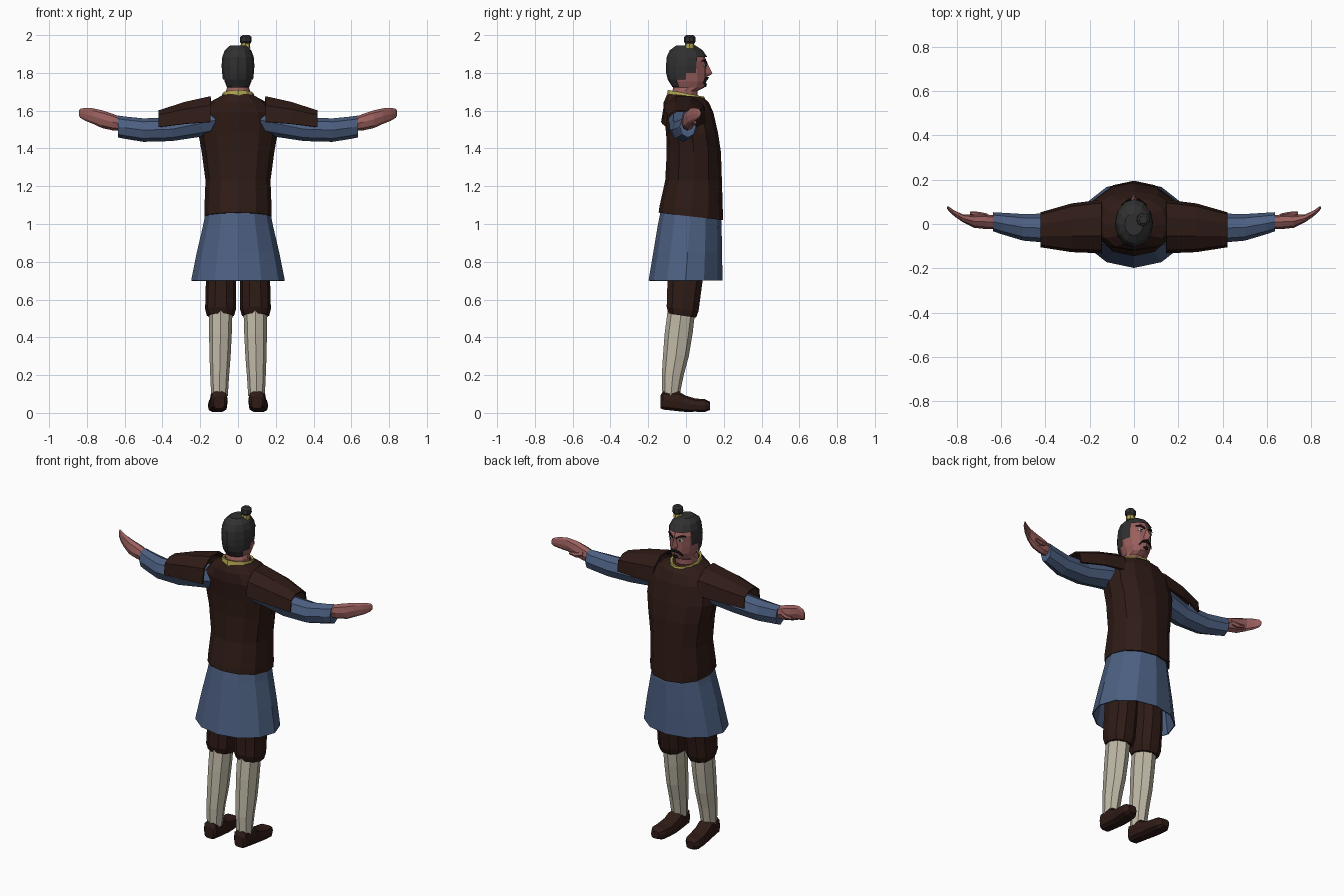
import bpy, bmesh, math
from mathutils import Vector


def mat(name, rgb):
    m = bpy.data.materials.new(name)
    m.diffuse_color = (*rgb, 1)
    return m


BROWN = mat("brown", (0.028, 0.011, 0.008))
BLUE = mat("blue", (0.072, 0.115, 0.22))
SKIN = mat("skin", (0.32, 0.115, 0.11))
HAIR = mat("dark_hair", (0.03, 0.03, 0.03))
SOCK = mat("cream", (0.52, 0.48, 0.38))
GOLD = mat("gold", (0.42, 0.36, 0.08))
WHITE = mat("white", (0.75, 0.75, 0.72))
BLACK = mat("black", (0.01, 0.01, 0.01))


def ring(axis, pos, c1, c2, r1, r2, n, tilt=0.0, e=1.0):
    """Closed section across an axis; tilt lifts the far (second-axis) side."""
    pts = []
    for i in range(n):
        a = 2 * math.pi * i / n
        c, s = math.cos(a), math.sin(a)
        u = c1 + r1 * math.copysign(abs(c) ** e, c)
        v = c2 + r2 * math.copysign(abs(s) ** e, s)
        w = pos + tilt * s
        pts.append(Vector({"x": (w, u, v), "y": (u, w, v), "z": (u, v, w)}[axis]))
    return pts


def loft(name, rings, material, caps=True, closed=True, mirror=False, thick=0, cut=None):
    bm = bmesh.new()
    rows = [[bm.verts.new(p) for p in r] for r in rings]
    n = len(rows[0])
    for a, b in zip(rows, rows[1:]):
        for i in range(n if closed else n - 1):
            j = (i + 1) % n
            bm.faces.new((a[i], a[j], b[j], b[i]))
    if caps:
        bm.faces.new(rows[0])
        bm.faces.new(rows[-1])
    if cut:
        doomed = [f for f in bm.faces if cut(f.calc_center_median())]
        bmesh.ops.delete(bm, geom=doomed, context="FACES")
    bmesh.ops.recalc_face_normals(bm, faces=bm.faces[:])
    me = bpy.data.meshes.new(name)
    bm.to_mesh(me)
    bm.free()
    me.materials.append(material)
    ob = bpy.data.objects.new(name, me)
    bpy.context.collection.objects.link(ob)
    if thick:
        s = ob.modifiers.new("Thickness", "SOLIDIFY")
        s.thickness = thick
        s.offset = 0
    if mirror:
        ob.modifiers.new("Mirror", "MIRROR")
    return ob


def upright(name, rows, n, material, e=1.0, **kw):
    """Rows of (z, centre x, half width, back y, front y, tilt)."""
    return loft(name, [ring("z", z, cx, (b + f) / 2, rx, (f - b) / 2, n, t, e)
                       for z, cx, rx, b, f, t in rows], material, **kw)


def along(name, axis, rows, n, material, e=1.0, **kw):
    return loft(name, [ring(axis, *r, n, 0, e) for r in rows], material, **kw)


# Jacket, skirt and collar
upright("jacket", [
    (1.04, 0, .178, -.145, .195, -.02), (1.08, 0, .178, -.14, .195, -.015),
    (1.23, 0, .172, -.11, .19, 0), (1.38, 0, .192, -.102, .185, 0),
    (1.48, 0, .21, -.105, .17, 0), (1.59, 0, .20, -.12, .145, 0),
    (1.645, 0, .15, -.118, .12, 0), (1.68, 0, .085, -.098, .09, -.01)],
    12, BROWN, e=.9)
upright("skirt", [(1.10, 0, .162, -.125, .178, 0), (1.0, 0, .18, -.145, .185, 0),
                  (.85, 0, .215, -.17, .188, 0), (.70, 0, .245, -.195, .19, 0)],
        12, BLUE, caps=False, thick=.006)
upright("collar", [(1.655, 0, .088, -.098, .10, -.018), (1.69, 0, .076, -.09, .092, -.018)],
        12, GOLD, caps=False, thick=.012)

# Breeches, stockings and shoes
upright("breeches", [(.95, .085, .078, -.09, .10, 0), (.70, .09, .08, -.102, .092, 0),
                     (.55, .092, .082, -.106, .07, -.012), (.515, .093, .072, -.095, .056, -.012)],
        10, BROWN, e=.85, mirror=True)
upright("stocking", [(.55, .092, .063, -.096, .05, 0), (.42, .093, .06, -.113, .035, 0),
                     (.30, .095, .056, -.122, .015, 0), (.20, .097, .05, -.128, -.012, 0),
                     (.09, .098, .044, -.125, -.035, 0)], 8, SOCK, mirror=True)
along("shoe", "y", [
    (-.135, .10, .058, .03, .035), (-.122, .10, .066, .042, .05),
    (-.04, .102, .062, .048, .055), (-.005, .104, .049, .047, .045),
    (.05, .109, .041, .05, .036), (.10, .114, .039, .046, .035),
    (.128, .117, .037, .026, .022)], 10, BROWN, e=.65, mirror=True)

# Sleeves, hands and shoulder guards
along("sleeve", "x", [
    (.12, -.01, 1.55, .085, .075), (.21, -.01, 1.53, .078, .07),
    (.35, -.02, 1.502, .068, .063), (.50, -.015, 1.497, .06, .062),
    (.60, .003, 1.51, .048, .059), (.635, .01, 1.516, .043, .058)],
    8, BLUE, mirror=True)
along("hand", "x", [
    (.62, .008, 1.53, .03, .036), (.665, .01, 1.54, .033, .044),
    (.72, .012, 1.555, .029, .047), (.77, .025, 1.572, .018, .041),
    (.81, .048, 1.581, .013, .034), (.835, .068, 1.586, .01, .024),
    (.842, .074, 1.587, .005, .014)], 8, SKIN, mirror=True)
along("thumb", "x", [(.66, .033, 1.545, .014, .016), (.70, .042, 1.535, .013, .015),
                     (.74, .05, 1.538, .007, .008)], 6, SKIN, mirror=True)
guard = []
for x, back, front, low, mid, top in [(.145, -.127, .105, 1.54, 1.625, 1.672),
                                      (.28, -.122, .088, 1.53, 1.605, 1.642),
                                      (.42, -.10, .048, 1.513, 1.575, 1.597)]:
    c, h = (back + front) / 2, (front - back) / 2
    guard.append([Vector((x, c + h * k, z)) for k, z in
                  [(-1, low), (-.88, mid), (-.35, top), (.35, top), (.88, mid), (1, low)]])
loft("shoulder_guard", guard, BROWN, caps=False, closed=False, thick=.01, mirror=True)

# Head and neck
upright("head", [
    (1.64, 0, .066, -.075, .06, 0), (1.705, 0, .064, -.072, .062, 0),
    (1.722, 0, .058, -.068, .098, 0), (1.755, 0, .071, -.08, .108, 0),
    (1.80, 0, .078, -.09, .108, 0), (1.86, 0, .079, -.095, .11, 0),
    (1.91, 0, .063, -.08, .088, 0), (1.93, 0, .035, -.045, .05, 0)], 12, SKIN)
loft("nose", [[Vector(p) for p in sec] for sec in (
    [(-.01, .10, 1.85), (0, .114, 1.85), (.01, .10, 1.85)],
    [(-.018, .10, 1.80), (0, .14, 1.798), (.018, .10, 1.80)],
    [(-.015, .10, 1.785), (0, .122, 1.782), (.015, .10, 1.785)])], SKIN)


# Hair cap with the face opening cut away, then topknot
def face_gap(c):
    return (c.y > .05 and c.z < 1.885) or (c.y > .0 and c.z < 1.79) or (c.y > -.04 and c.z < 1.75)


upright("hair", [
    (1.945, 0, .042, -.052, .05, 0), (1.92, 0, .07, -.086, .088, 0),
    (1.885, 0, .083, -.102, .112, 0), (1.84, 0, .087, -.106, .11, 0),
    (1.80, 0, .084, -.105, .105, 0), (1.765, 0, .08, -.097, .09, 0),
    (1.725, 0, .068, -.072, .07, 0)], 12, HAIR, cut=face_gap)
upright("topknot_tie", [(1.93, .038, .027, -.008, .046, 0), (1.957, .04, .024, -.005, .043, 0)],
        8, GOLD)
upright("topknot", [(1.95, .04, .02, 0, .04, 0), (1.965, .041, .031, -.011, .05, 0),
                    (1.99, .042, .03, -.01, .049, 0), (2.0, .042, .018, .001, .038, 0)], 8, HAIR)


# Facial features: thin tapered bars across the right half, mirrored
def feature(name, rows, material):
    """Rows of (x, y, z, half depth, half height)."""
    along(name, "x", rows, 6, material, mirror=True)


feature("eye", [(.018, .104, 1.838, .003, .003), (.033, .1, 1.839, .005, .009),
                (.05, .09, 1.84, .003, .003)], WHITE)
feature("pupil", [(.028, .104, 1.839, .004, .006), (.038, .1, 1.839, .004, .006)], BLACK)
feature("eyebrow", [(.012, .11, 1.852, .004, .006), (.038, .1, 1.866, .005, .006),
                    (.058, .084, 1.862, .003, .003)], BLACK)
feature("moustache", [(0, .113, 1.774, .008, .007), (.026, .106, 1.768, .008, .008),
                      (.042, .094, 1.748, .004, .006)], BLACK)
feature("chin_beard", [(0, .104, 1.737, .006, .012), (.014, .1, 1.737, .004, .007)], BLACK)
